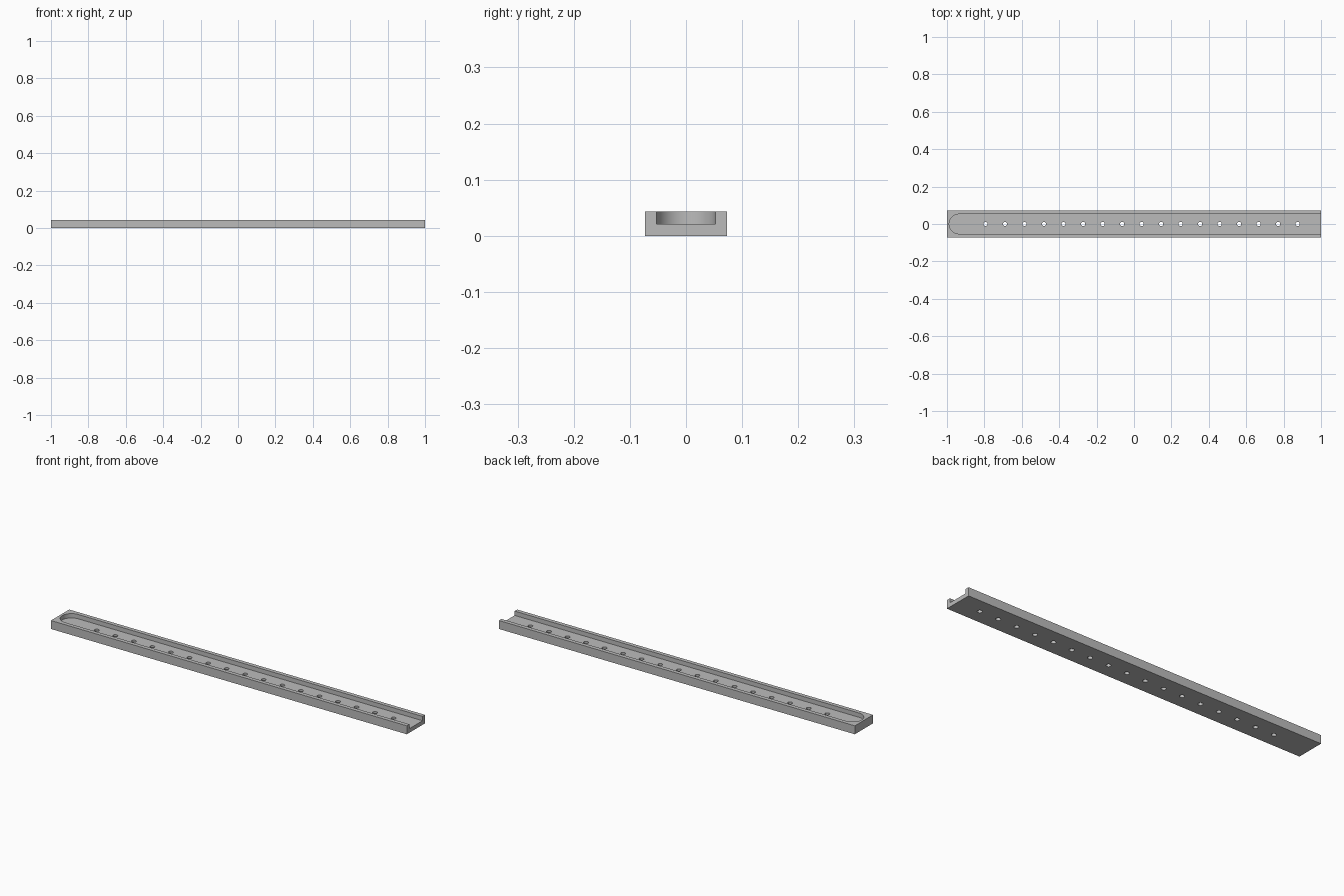
import bpy, bmesh, math
from mathutils import Matrix

if "Cube" in bpy.data.objects:
    bpy.data.objects.remove(bpy.data.objects["Cube"])

LENGTH, WIDTH, HEIGHT = 2.0, 0.146, 0.043
FLOOR_Z, SLOT_R, SLOT_CX = 0.021, 0.0525, -0.9355
HOLE_R, HOLE_X0, HOLE_STEP, HOLES = 0.0115, -0.794, 0.1043, 17

grey = bpy.data.materials.new("grey")
grey.diffuse_color = (0.5, 0.5, 0.5, 1)
grey.use_nodes = True
grey.node_tree.nodes["Principled BSDF"].inputs["Base Color"].default_value = grey.diffuse_color


def make_object(name, bm):
    bmesh.ops.recalc_face_normals(bm, faces=bm.faces)
    mesh = bpy.data.meshes.new(name)
    bm.to_mesh(mesh)
    bm.free()
    mesh.materials.append(grey)
    ob = bpy.data.objects.new(name, mesh)
    bpy.context.collection.objects.link(ob)
    return ob


# Solid bar
bm = bmesh.new()
bmesh.ops.create_cube(bm, size=1, matrix=Matrix.Translation((0, 0, HEIGHT / 2))
                      @ Matrix.Diagonal((LENGTH, WIDTH, HEIGHT, 1)))
bar = make_object("channel_bar", bm)

# Slot cutter: rounded at the left, running out through the right end
bm = bmesh.new()
outline = [(1.1, -SLOT_R), (1.1, SLOT_R)]
for i in range(33):
    a = math.pi / 2 + math.pi * i / 32
    outline.append((SLOT_CX + SLOT_R * math.cos(a), SLOT_R * math.sin(a)))
face = bm.faces.new([bm.verts.new((x, y, FLOOR_Z)) for x, y in outline])
side = bmesh.ops.extrude_face_region(bm, geom=[face])
bmesh.ops.translate(bm, vec=(0, 0, 0.1),
                    verts=[v for v in side["geom"] if isinstance(v, bmesh.types.BMVert)])
slot = make_object("slot_cutter", bm)

# Row of through holes
bm = bmesh.new()
for i in range(HOLES):
    bmesh.ops.create_cone(bm, cap_ends=True, segments=24, radius1=HOLE_R, radius2=HOLE_R,
                          depth=0.2, matrix=Matrix.Translation((HOLE_X0 + i * HOLE_STEP, 0, 0)))
holes = make_object("hole_cutter", bm)

# Cut the slot and holes, then remove the cutters
for cutter in (slot, holes):
    mod = bar.modifiers.new(cutter.name, 'BOOLEAN')
    mod.operation, mod.solver, mod.object = 'DIFFERENCE', 'EXACT', cutter
    cutter.hide_render = True
bpy.context.view_layer.objects.active = bar
bar.select_set(True)
for mod in list(bar.modifiers):
    bpy.ops.object.modifier_apply(modifier=mod.name)
for cutter in (slot, holes):
    bpy.data.objects.remove(cutter)

# Smooth the curved walls, keep the edges crisp
bpy.ops.object.shade_smooth_by_angle(angle=math.radians(30))
